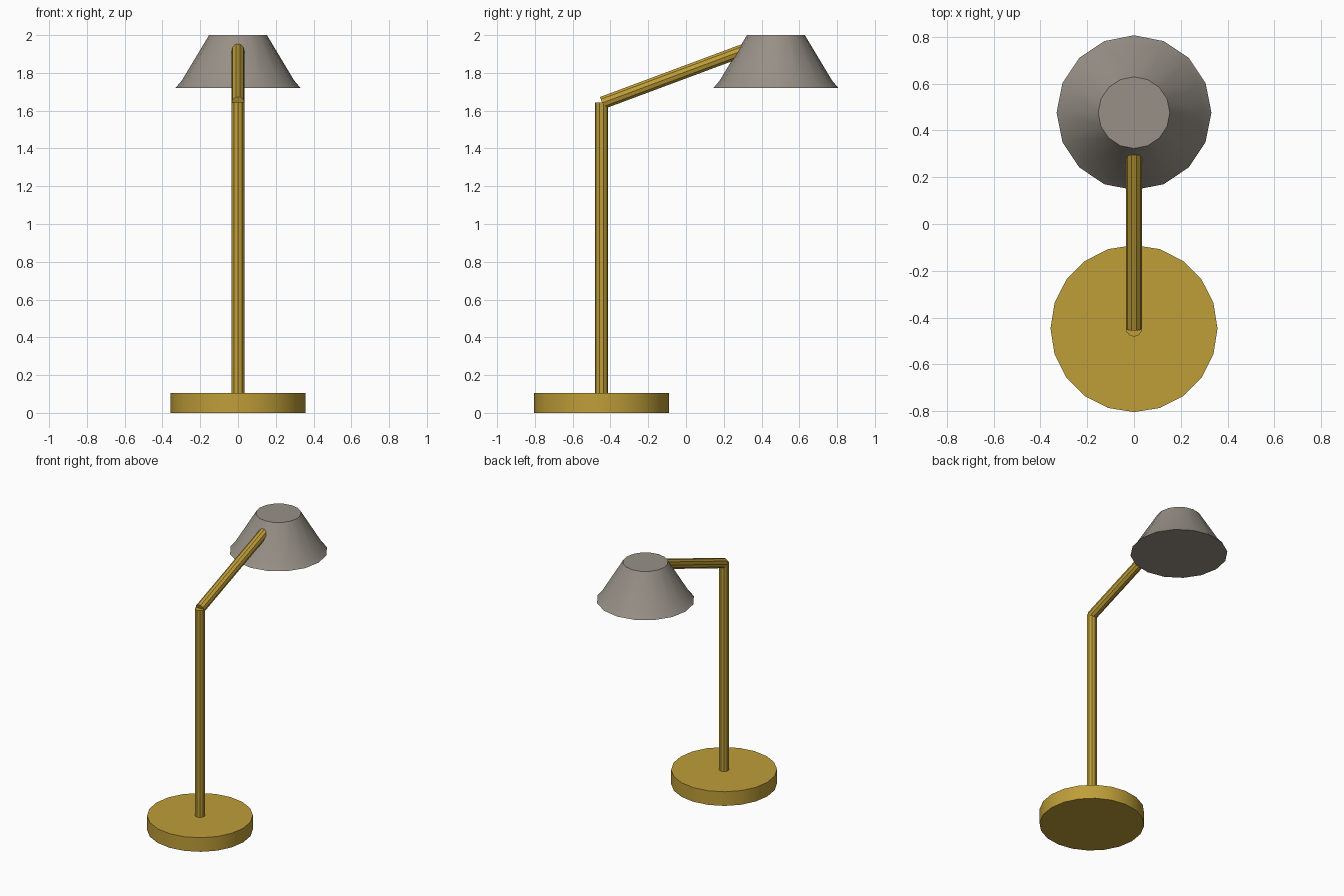
import bpy, bmesh, math
from mathutils import Vector

if "Cube" in bpy.data.objects:
    bpy.data.objects.remove(bpy.data.objects["Cube"])


def material(name, rgb):
    m = bpy.data.materials.new(name)
    m.diffuse_color = (*rgb, 1)
    m.use_nodes = True
    m.node_tree.nodes["Principled BSDF"].inputs["Base Color"].default_value = m.diffuse_color
    return m


def lathe(name, profile, sides, mat, start, direction=(0, 0, 1), phase=0.0):
    """Closed low-poly solid from (radius, height) rings along a direction."""
    bm = bmesh.new()
    rings = []
    for r, h in profile:
        angles = [math.pi / 2 + (i + phase) * 2 * math.pi / sides for i in range(sides)]
        rings.append([bm.verts.new((r * math.cos(a), r * math.sin(a), h)) for a in angles])
    for low, high in zip(rings, rings[1:]):
        for i in range(sides):
            j = (i + 1) % sides
            bm.faces.new((low[i], low[j], high[j], high[i]))
    bm.faces.new(rings[0][::-1])
    bm.faces.new(rings[-1])
    mesh = bpy.data.meshes.new(name)
    bm.to_mesh(mesh)
    bm.free()
    mesh.materials.append(mat)
    obj = bpy.data.objects.new(name, mesh)
    bpy.context.collection.objects.link(obj)
    obj.location = start
    # tilt about x only: every part lies in the x = 0 plane
    obj.rotation_euler.x = -math.atan2(direction[1], direction[2])
    bpy.ops.object.select_all(action='DESELECT')
    obj.select_set(True)
    bpy.context.view_layer.objects.active = obj
    bpy.ops.object.shade_smooth_by_angle(angle=math.radians(30))
    return obj


brass = material("brass", (0.52, 0.34, 0.04))
warm_grey = material("warm_grey", (0.31, 0.28, 0.24))

POLE_Y = -0.447
TUBE_R = 0.035

# round foot
lathe("base", [(0.357, 0), (0.357, 0.105)], 20, brass, (0, POLE_Y, 0))

# upright tube, sunk slightly into the base
lathe("pole", [(TUBE_R, 0.05), (TUBE_R, 1.643)], 10, brass, (0, POLE_Y, 0))

# sloping tube that ends inside the shade
arm_start = Vector((0, POLE_Y + 0.003, 1.641))
arm_end = Vector((0, 0.38, 1.948))
arm = arm_end - arm_start
lathe("arm", [(TUBE_R, 0), (TUBE_R, arm.length)], 10, brass, arm_start, arm, 0.5)

# tapered shade with a slightly flared rim
lathe("shade", [(0.331, 1.72), (0.297, 1.76), (0.153, 2.0)], 16, warm_grey, (0, 0.476, 0))
